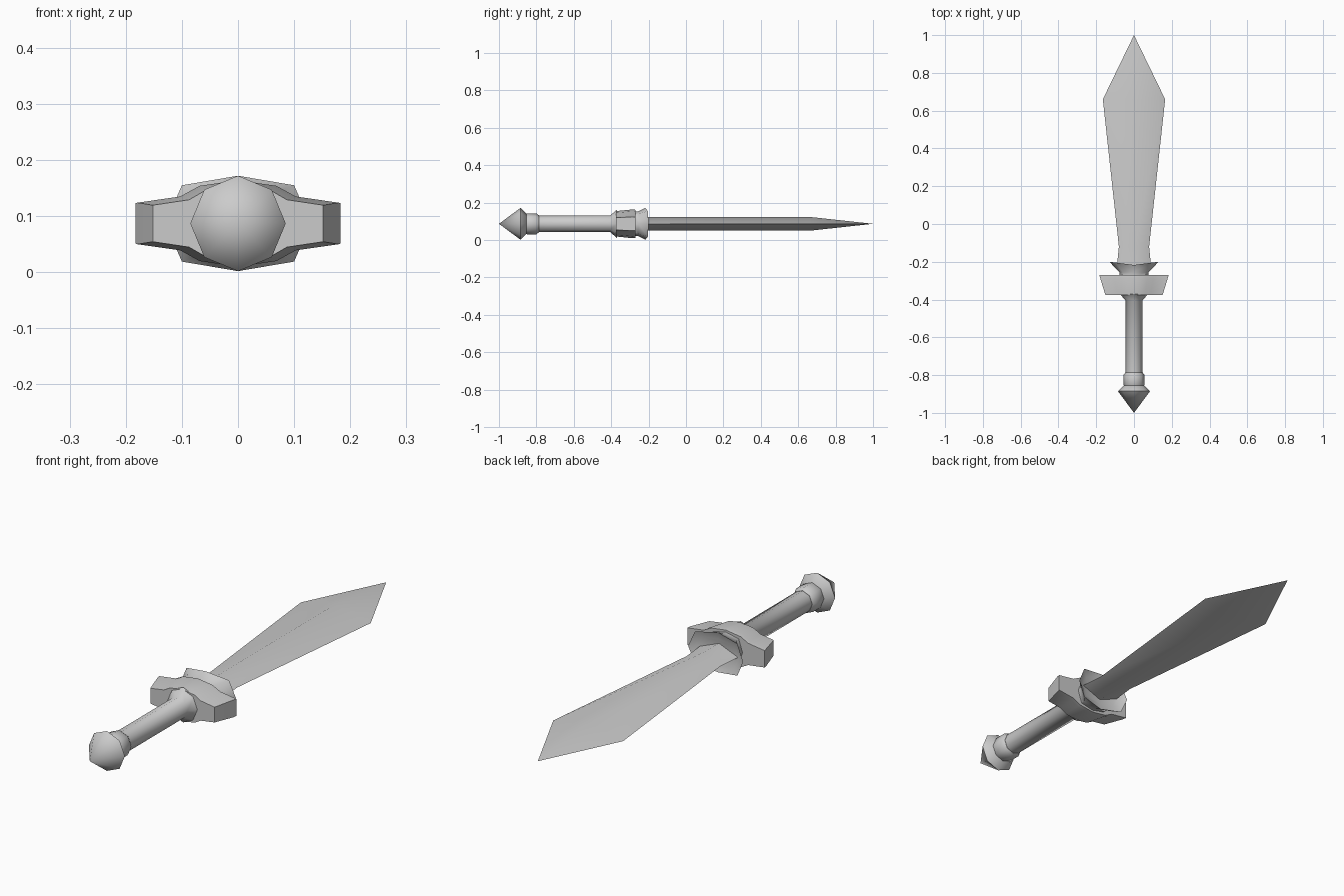
import bpy, bmesh, math

cube = bpy.data.objects.get("Cube")
if cube:
    bpy.data.objects.remove(cube, do_unlink=True)

MID = 0.087  # height of the long axis

grey = bpy.data.materials.new("plain grey")
grey.use_nodes = True
grey.diffuse_color = (0.6, 0.6, 0.6, 1)
bsdf = next(n for n in grey.node_tree.nodes if n.type == 'BSDF_PRINCIPLED')
bsdf.inputs["Base Color"].default_value = grey.diffuse_color


def loft(name, rings, angle):
    """Skin rings of (x, y, z) points; a one-point ring becomes a tip."""
    bm = bmesh.new()
    loops = [[bm.verts.new((x, y, z + MID)) for x, y, z in ring] for ring in rings]
    for a, b in zip(loops, loops[1:]):
        n = max(len(a), len(b))
        for i in range(n):
            j = (i + 1) % n
            if len(a) == 1:
                bm.faces.new((a[0], b[j], b[i]))
            elif len(b) == 1:
                bm.faces.new((a[i], a[j], b[0]))
            else:
                bm.faces.new((a[i], a[j], b[j], b[i]))
    for end in (loops[0], loops[-1]):
        if len(end) > 2:
            bm.faces.new(end)
    bmesh.ops.recalc_face_normals(bm, faces=bm.faces)
    mesh = bpy.data.meshes.new(name)
    bm.to_mesh(mesh)
    bm.free()
    mesh.materials.append(grey)
    obj = bpy.data.objects.new(name, mesh)
    bpy.context.collection.objects.link(obj)
    bpy.ops.object.select_all(action='DESELECT')
    obj.select_set(True)
    bpy.context.view_layer.objects.active = obj
    bpy.ops.object.shade_smooth_by_angle(angle=math.radians(angle))
    return obj


def circle(y, r):
    if r == 0:
        return [(0, y, 0)]
    return [(r * math.cos(i * math.pi / 4), y, r * math.sin(i * math.pi / 4))
            for i in range(8)]


def outline(quarter, y, sx=1, sz=1, bow=0):
    """Mirror a quarter profile (top centre to side) into a closed ring."""
    right = quarter + [(x, -z) for x, z in reversed(quarter) if z > 0]
    full = right + [(-x, z) for x, z in reversed(right) if x > 0]
    return [(x * sx, y + bow * abs(x), z * sz) for x, z in full]


# Grip parts, turned around the long axis
loft("pommel", [circle(y, r) for y, r in
     [(-1, 0), (-0.885, 0.085), (-0.85, 0.05)]], 55)
loft("pommel_collar", [circle(y, r) for y, r in
     [(-0.865, 0.048), (-0.85, 0.056), (-0.80, 0.056), (-0.787, 0.046)]], 50)
loft("grip", [circle(y, r) for y, r in
     [(-0.80, 0.045), (-0.405, 0.045), (-0.37, 0.075)]], 60)

# Crossguard: thick hub with tapering arms, wider toward the blade
guard = [(0, 0.077), (0.07, 0.067), (0.105, 0.048), (0.183, 0.037)]
loft("crossguard", [outline(guard, -0.375, 0.83, 0.88),
                    outline(guard, -0.285, 0.98, 1),
                    outline(guard, -0.27, 1, 0.97)], 50)

# Flared socket holding the blade
socket = [(0, 0.085), (0.1, 0.068), (0.13, 0)]
loft("blade_socket", [outline(socket, -0.28, 0.6, 0.78),
                      outline(socket, -0.255, 0.6, 0.78),
                      outline(socket, -0.217, 1, 1, 0.13),
                      outline(socket, -0.222, 0.75, 0.65)], 50)

# Diamond-section blade
edge = [(-0.24, 0.092), (-0.12, 0.08), (0.66, 0.165)]
loft("blade", [outline([(0, 0.037), (w, 0)], y) for y, w in edge]
     + [[(0, 1, 0)]], 60)
